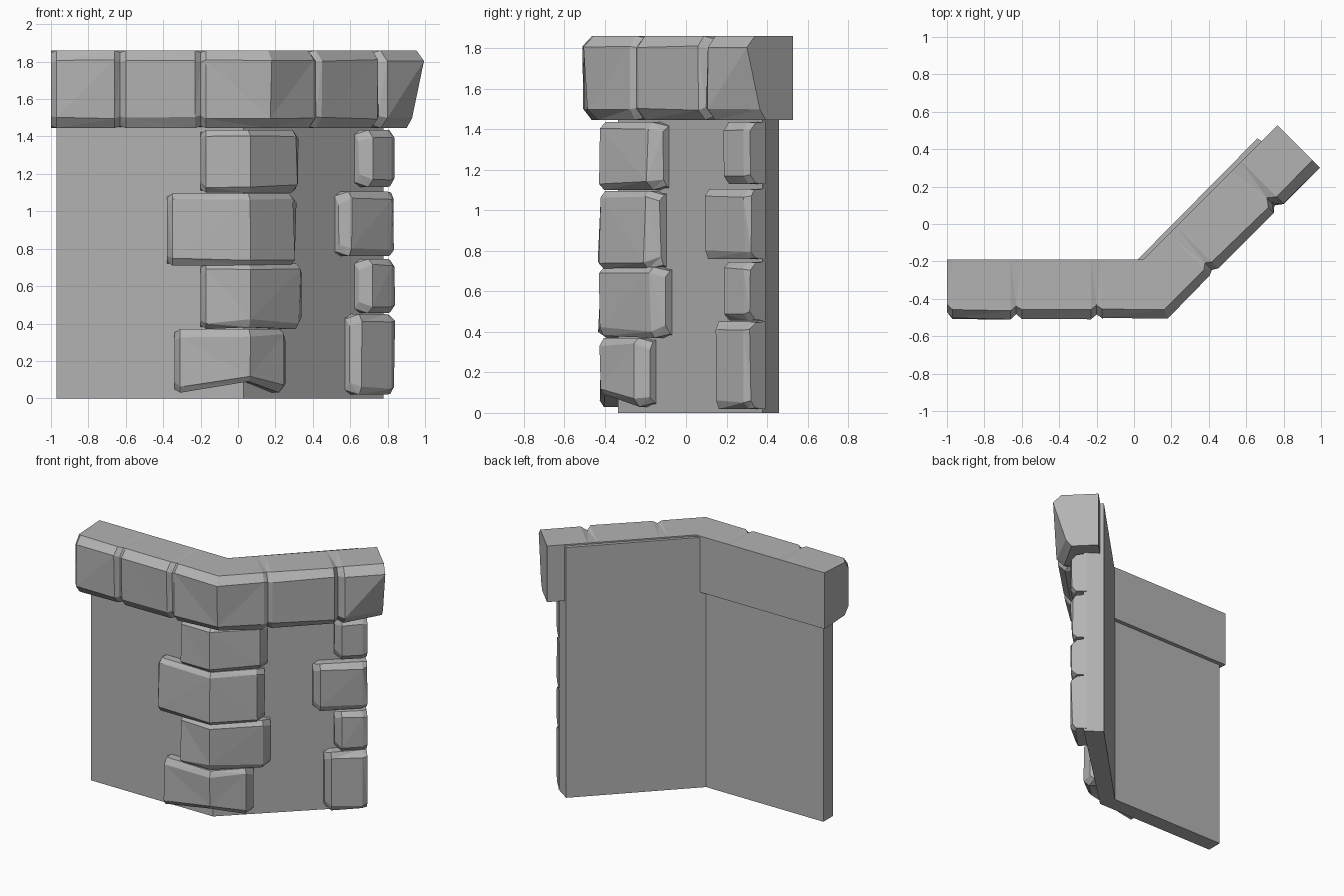
import bpy
import bmesh
import math
import random
from mathutils import Vector

if "Cube" in bpy.data.objects:
    bpy.data.objects.remove(bpy.data.objects["Cube"], do_unlink=True)

random.seed(4)

stone_grey = bpy.data.materials.new("stone_grey")
stone_grey.use_nodes = True
GREY = (0.45, 0.45, 0.45, 1.0)
stone_grey.diffuse_color = GREY
shader = next(n for n in stone_grey.node_tree.nodes if n.type == 'BSDF_PRINCIPLED')
shader.inputs["Base Color"].default_value = GREY
shader.inputs["Roughness"].default_value = 0.9


def finish(name, bm):
    bmesh.ops.recalc_face_normals(bm, faces=bm.faces[:])
    mesh = bpy.data.meshes.new(name)
    bm.to_mesh(mesh)
    bm.free()
    mesh.materials.append(stone_grey)
    obj = bpy.data.objects.new(name, mesh)
    bpy.context.collection.objects.link(obj)
    return obj


def plan(corner, bend, u, n):
    """Point at distance u along the bent wall line and n out from it."""
    c = Vector(corner)
    if u < 0:
        return c + Vector((u, -n))
    if u == 0:
        return c + n * Vector((math.tan(bend / 2), -1))
    along = Vector((math.cos(bend), math.sin(bend)))
    return c + u * along + n * Vector((along.y, -along.x))


def masonry(name, corner, bend, stations, back, front, z0, z1, chamfer, rough):
    """Sweep a chamfered section through stations (u, top inset, bottom inset, rise)."""
    bm = bmesh.new()
    rings = []
    for u, top_in, low_in, rise in stations:
        low, high = z0 + rise + 0.4 * top_in, z1 - 0.4 * top_in
        section = [(back, z0 + rise),
                   (front - chamfer - low_in, low),
                   (front - low_in, low + chamfer * 1.2),
                   (front - top_in, high - chamfer * 1.2),
                   (front - chamfer - top_in, high),
                   (back, z1)]
        ring = []
        for i, (n, z) in enumerate(section):
            if 0 < i < 5:
                n += random.uniform(-rough, rough)
            if i in (2, 3):
                z += random.uniform(-rough, rough)
            p = plan(corner, bend, u, n)
            ring.append(bm.verts.new((p.x, p.y, z)))
        rings.append(ring)
    for a, b in zip(rings, rings[1:]):
        for i in range(6):
            j = (i + 1) % 6
            bm.faces.new((a[i], a[j], b[j], b[i]))
    bm.faces.new(rings[0])
    bm.faces.new(rings[-1])
    bmesh.ops.triangulate(bm, faces=[f for f in bm.faces if len(f.verts) == 4])
    return finish(name, bm)


# Bent wall slab
bm = bmesh.new()
outline = [(-0.97, -0.335), (0.03, -0.335), (0.778, 0.378),
           (0.66, 0.458), (-0.01, -0.22), (-0.97, -0.22)]
base = bm.faces.new([bm.verts.new((x, y, 0)) for x, y in outline])
top = bmesh.ops.extrude_face_region(bm, geom=[base])
for v in top["geom"]:
    if isinstance(v, bmesh.types.BMVert):
        v.co.z = 1.85
finish("wall", bm)

# Coping course along the top, with a groove at each joint
coping = [(-1.11, 0.03, 0.03, 0), (-1.08, 0, 0, 0)]
for joint in (-0.74, -0.31):
    coping += [(joint - 0.03, 0, 0, 0), (joint, 0.025, 0.025, 0), (joint + 0.03, 0, 0, 0)]
coping.append((0, 0, 0.02, 0))
coping += [(0.25, 0, 0, 0), (0.28, 0.02, 0.02, 0), (0.31, 0, 0, 0),
           (0.73, 0, 0, 0), (0.76, 0.04, 0.03, 0), (0.80, 0, 0, 0),
           (1.075, 0, 0.08, 0)]
masonry("coping", (0.11, -0.335), math.radians(45), coping,
        -0.145, 0.17, 1.445, 1.86, 0.045, 0.006)

# Corner stones wrapping the bend: left end, right end, bottom, top, corner rise
WALL = ((0.03, -0.335), math.radians(43.6))
corner_stones = [(-0.37, 0.27, 0.03, 0.37, 0.06),
                 (-0.23, 0.385, 0.37, 0.72, 0.01),
                 (-0.41, 0.345, 0.71, 1.095, 0.0),
                 (-0.23, 0.365, 1.10, 1.435, 0.0)]
for k, (left, right, z0, z1, rise) in enumerate(corner_stones):
    stations = [(left, 0.05, 0.05, 0), (left + 0.03, 0, 0, 0), (0, 0, 0, rise),
                (right - 0.06, 0, 0, 0), (right, 0.05, 0.05, 0)]
    masonry(f"corner_stone_{k + 1}", *WALL, stations,
            -0.02, 0.092, z0, z1, 0.03, 0.009)

# Stones at the free end of the angled wall: start, bottom, top
end_stones = [(0.75, 0.02, 0.45), (0.82, 0.455, 0.745),
              (0.675, 0.76, 1.105), (0.82, 1.13, 1.435)]
for k, (start, z0, z1) in enumerate(end_stones):
    stations = [(start, 0.06, 0.06, 0), (start + 0.04, 0, 0, 0),
                (1.0, 0, 0, 0), (1.034, 0.01, 0.01, 0)]
    masonry(f"end_stone_{k + 1}", *WALL, stations,
            -0.02, 0.092, z0, z1, 0.03, 0.008)
